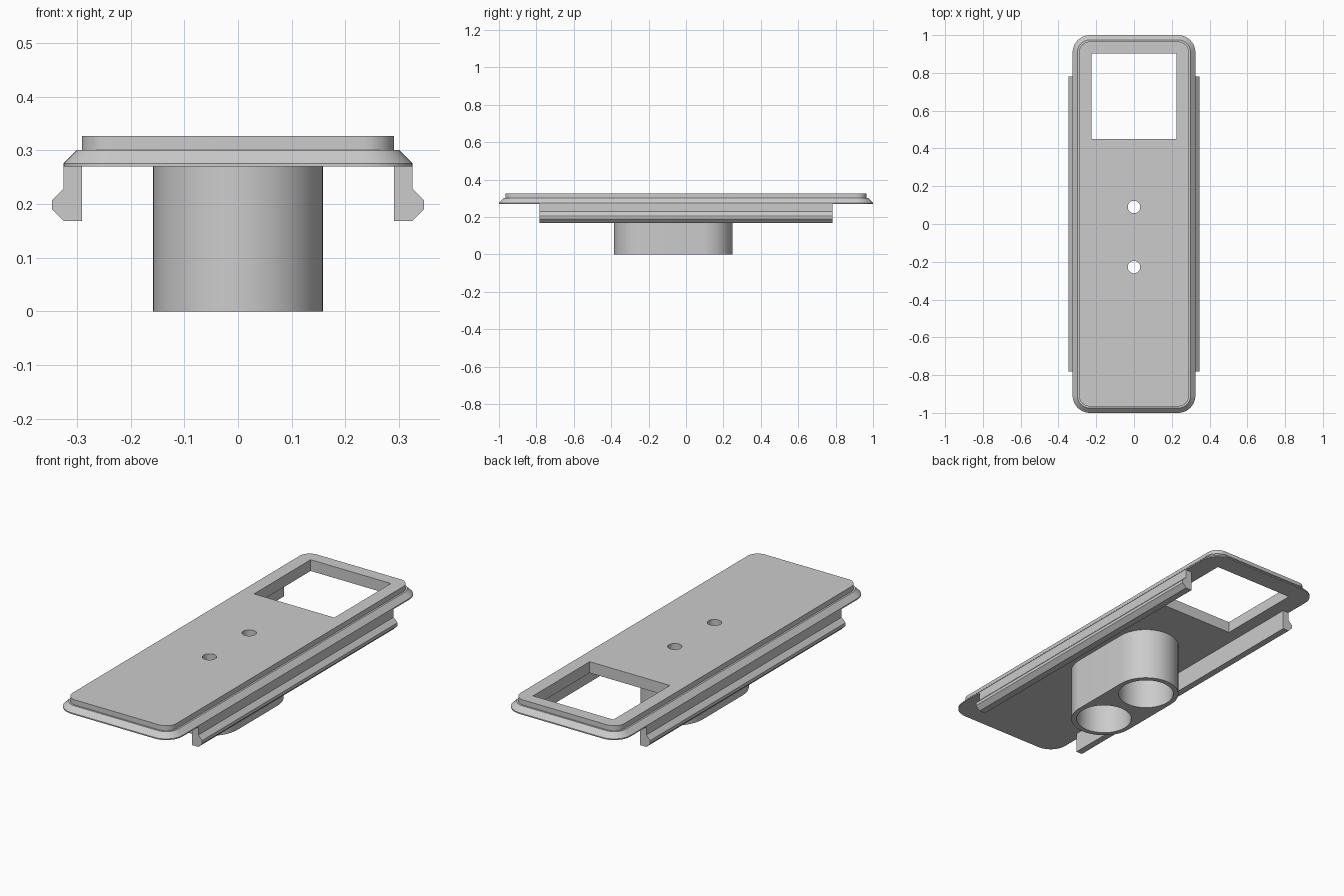
import bpy, bmesh
from math import sin, cos, pi, radians

if "Cube" in bpy.data.objects:
    bpy.data.objects.remove(bpy.data.objects["Cube"])

grey = bpy.data.materials.new("light_grey")
grey.use_nodes = True
grey.diffuse_color = (0.6, 0.6, 0.6, 1)
grey.node_tree.nodes["Principled BSDF"].inputs["Base Color"].default_value = (0.6, 0.6, 0.6, 1)


def rounded_outline(half_x, half_y, radius, steps=12):
    """Counter-clockwise rounded rectangle."""
    points = []
    for corner, (sx, sy) in enumerate([(1, 1), (-1, 1), (-1, -1), (1, -1)]):
        for i in range(steps + 1):
            a = (corner + i / steps) * pi / 2
            points.append((sx * (half_x - radius) + radius * cos(a),
                           sy * (half_y - radius) + radius * sin(a)))
    return points


def loft(name, rings):
    """Closed solid through rings of equal point count."""
    bm = bmesh.new()
    loops = [[bm.verts.new(p) for p in ring] for ring in rings]
    for low, high in zip(loops, loops[1:]):
        for i in range(len(low)):
            j = (i + 1) % len(low)
            bm.faces.new((low[i], low[j], high[j], high[i]))
    bm.faces.new(loops[0][::-1])
    bm.faces.new(loops[-1])
    bmesh.ops.remove_doubles(bm, verts=bm.verts[:], dist=0.0001)
    bmesh.ops.recalc_face_normals(bm, faces=bm.faces[:])
    mesh = bpy.data.meshes.new(name)
    bm.to_mesh(mesh)
    bm.free()
    mesh.materials.append(grey)
    obj = bpy.data.objects.new(name, mesh)
    bpy.context.collection.objects.link(obj)
    return obj


def prism(name, outline, z0, z1, y=0):
    return loft(name, [[(px, py + y, z) for px, py in outline] for z in (z0, z1)])


def activate(obj):
    bpy.ops.object.select_all(action='DESELECT')
    obj.select_set(True)
    bpy.context.view_layer.objects.active = obj


def cut(obj, cutters):
    activate(obj)
    for cutter in cutters:
        mod = obj.modifiers.new("cut", 'BOOLEAN')
        mod.operation = 'DIFFERENCE'
        mod.solver = 'EXACT'
        mod.object = cutter
        bpy.ops.object.modifier_apply(modifier=mod.name)
        bpy.data.objects.remove(cutter)


def circle(radius, count=48):
    return [(radius * cos(2 * pi * i / count), radius * sin(2 * pi * i / count))
            for i in range(count)]


CENTRES = (0.09, -0.228)
UNDERSIDE = 0.27

# Cover plate: bevelled flange with a raised top panel
steps = [(0, UNDERSIDE), (0, 0.276), (0.025, 0.301), (0.034, 0.301), (0.034, 0.327)]
plate = loft("cover_plate", [
    [(x, y, z) for x, y in rounded_outline(0.325 - inset, 1 - inset, 0.092 - inset)]
    for inset, z in steps])
window = prism("window_cutter", [(-0.225, 0.45), (0.225, 0.45), (0.225, 0.903), (-0.225, 0.903)],
               0.1, 0.5)
cut(plate, [window] + [prism("hole_cutter", circle(0.033), 0.1, 0.5, y) for y in CENTRES])

# Twin-bore socket under the plate
half_length = (CENTRES[0] - CENTRES[1]) / 2 + 0.158
socket = prism("twin_socket", rounded_outline(0.158, half_length, 0.158, 16),
               0, UNDERSIDE, sum(CENTRES) / 2)
cut(socket, [prism("bore_cutter", circle(0.133), -0.1, 0.4, y) for y in CENTRES])

# Snap rails along both long sides
profile = [(0.291, UNDERSIDE), (0.291, 0.169), (0.325, 0.169), (0.347, 0.191),
           (0.347, 0.207), (0.325, 0.229), (0.325, UNDERSIDE)]
for name, side in (("left_snap_rail", 1), ("right_snap_rail", -1)):
    loft(name, [[(side * x, y, z) for x, z in profile] for y in (-0.782, 0.782)])

# Smooth the round walls, keep the edges crisp
for obj in (plate, socket):
    activate(obj)
    bpy.ops.object.shade_smooth_by_angle(angle=radians(30))
